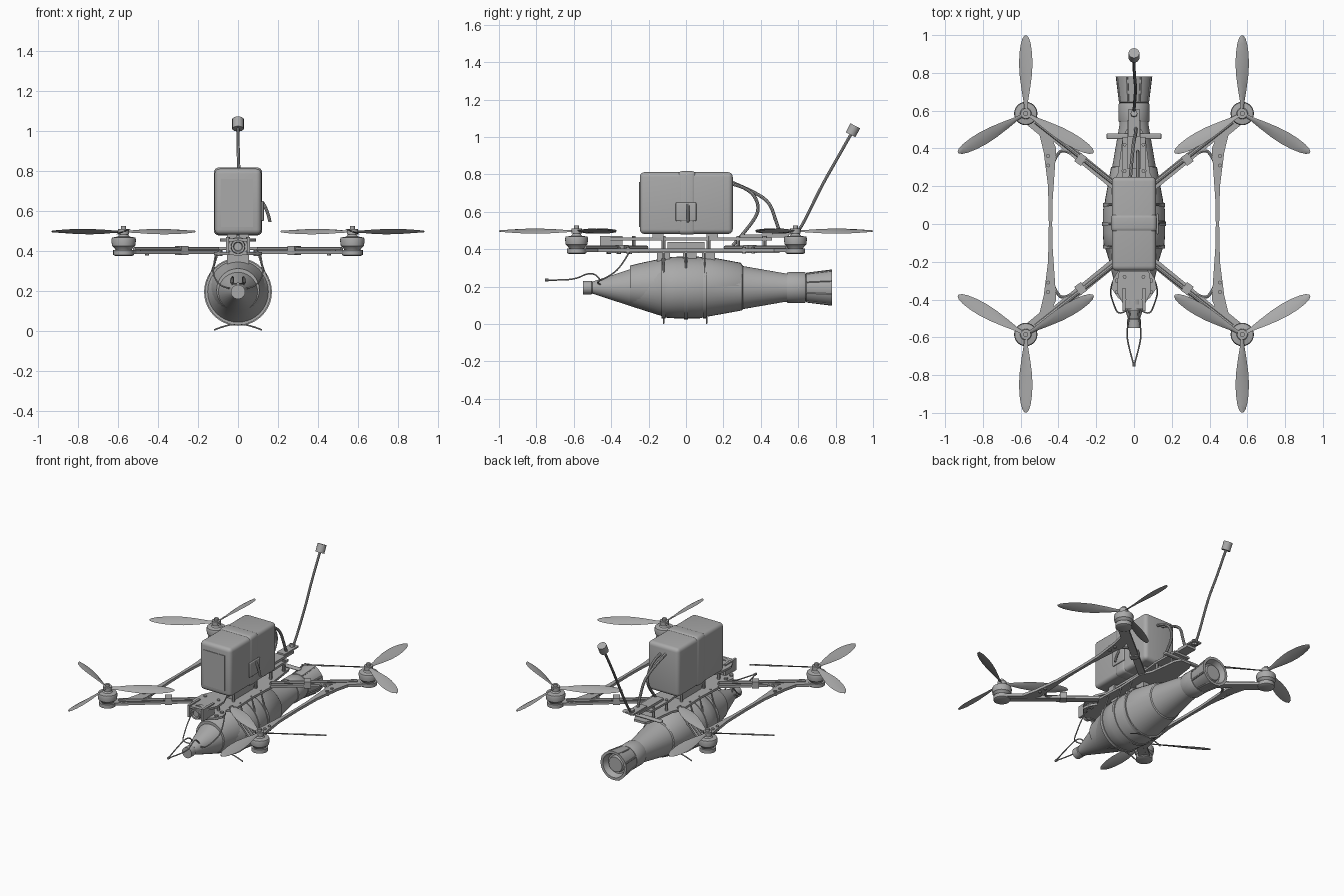
import bpy, bmesh
from math import sin, cos, pi, radians
from mathutils import Vector

if "Cube" in bpy.data.objects:
    bpy.data.objects.remove(bpy.data.objects["Cube"])

grey = bpy.data.materials.new("plain grey")
grey.use_nodes = True
grey.diffuse_color = (0.4, 0.4, 0.4, 1)
grey.node_tree.nodes["Principled BSDF"].inputs["Base Color"].default_value = (0.4, 0.4, 0.4, 1)
parts = []


def register(name, data):
    data.materials.append(grey)
    ob = bpy.data.objects.new(name, data)
    bpy.context.scene.collection.objects.link(ob)
    parts.append(ob)
    return ob


def loft(name, *solids):
    """Each solid is a list of rings, skinned and capped."""
    bm = bmesh.new()
    for rings in solids:
        vs = [[bm.verts.new(p) for p in ring] for ring in rings]
        n = len(vs[0])
        for a, b in zip(vs, vs[1:]):
            for i in range(n):
                j = (i + 1) % n
                bm.faces.new((a[i], a[j], b[j], b[i]))
        bm.faces.new(vs[0][::-1])
        bm.faces.new(vs[-1])
    bmesh.ops.recalc_face_normals(bm, faces=bm.faces)
    mesh = bpy.data.meshes.new(name)
    bm.to_mesh(mesh)
    bm.free()
    return register(name, mesh)


def turned(name, profile, origin=(0, 0, 0), axis=(0, 0, 1), sides=24):
    """Profile of (distance along axis, radius)."""
    q = Vector(axis).to_track_quat('Z', 'Y')
    return loft(name, [[Vector(origin) + q @ Vector((r * cos(2 * pi * k / sides), r * sin(2 * pi * k / sides), d))
                        for k in range(sides)] for d, r in profile])


def rod(name, p, q, r, sides=12):
    d = Vector(q) - Vector(p)
    return turned(name, [(0, r), (d.length, r)], p, d, sides)


def plate(name, outline, z0, z1):
    return loft(name, [[(x, y, z) for x, y in outline] for z in (z0, z1)])


def box(name, x0, x1, y0, y1, z0, z1, bevel=0):
    ob = plate(name, [(x0, y0), (x1, y0), (x1, y1), (x0, y1)], z0, z1)
    if bevel:
        m = ob.modifiers.new("rounding", 'BEVEL')
        m.width, m.segments = bevel, 4
    return ob


def beam(name, p, q, w0, w1, z0, z1):
    p, q = Vector(p), Vector(q)
    s = (q - p).orthogonal().normalized() / 2
    return plate(name, [p + s * w0, q + s * w1, q - s * w1, p - s * w0], z0, z1)


def wire(name, points, r):
    cu = bpy.data.curves.new(name, 'CURVE')
    cu.dimensions = '3D'
    cu.bevel_depth, cu.bevel_resolution, cu.use_fill_caps = r, 2, True
    sp = cu.splines.new('NURBS')
    sp.points.add(len(points) - 1)
    for pt, co in zip(sp.points, points):
        pt.co = (*co, 1)
    sp.use_endpoint_u, sp.order_u, sp.resolution_u = True, 3, 6
    return register(name, cu)


# Slung body with flared, hollow tail
AX = 0.195
turned("payload_body", [(-.55, .036), (-.505, .036), (-.5, .032), (-.3, .098), (-.13, .152), (-.12, .16),
                        (-.05, .165), (.07, .165), (.1, .158), (.3, .122), (.305, .115), (.53, .076),
                        (.64, .073), (.645, .08), (.78, .097), (.78, .08), (.74, .066), (.74, .055),
                        (.76, .05)], (0, 0, AX), (0, 1, 0), 40)
turned("nose_cover", [(-.3, .107), (-.24, .122), (-.15, .141), (-.12, .15)], (0, 0, AX + .01), (0, 1, 0), 32)
turned("rear_cover", [(.08, .154), (.13, .153), (.29, .123), (.3, .115)], (0, 0, AX + .01), (0, 1, 0), 32)
turned("tail_collar", [(.54, .08), (.55, .083), (.63, .083), (.64, .079)], (0, 0, AX), (0, 1, 0), 32)
for k in range(8):
    a = pi * (k + .5) / 4
    d = Vector((cos(a), 0, sin(a)))
    rod("tail_rib", Vector((0, .645, AX)) + d * .08, Vector((0, .778, AX)) + d * .096, .006, 6)

# Straps round the body, up to the frame, with loose ends as feet
for y in (-.12, 0, .1):
    turned("body_strap", [(y - .01, .16), (y - .01, .17 if y == 0 else .165),
                          (y + .01, .17 if y == 0 else .165), (y + .01, .16)], (0, 0, AX), (0, 1, 0), 40)
    for s in (-1, 1):
        wire("strap_riser", [(s * .15, y, .25), (s * .12, y, .32), (s * .1, y, .4)], .005)
for y in (-.12, .11):
    for s in (-1, 1):
        wire("strap_tail", [(0, y, .036), (s * .06, y, .03), (s * .12, y, .004)], .004)
for y in (-.12, .02, .12):
    box("payload_mount", -.055, .055, y - .035, y + .035, .32, .385)

# Central frame
half = [(.045, -.42), (.085, -.39), (.12, -.34), (.11, -.29), (.085, -.25), (.12, -.2),
        (.11, 0), (.12, .2), (.085, .27), (.06, .46), (.04, .5)]
plate("lower_plate", half + [(-x, y) for x, y in half[::-1]], .38, .395)
top = [(.045, -.45), (.09, -.36), (.085, -.27), (.055, -.2), (.055, .2), (.065, .28), (.06, .46)]
plate("upper_plate", top + [(-x, y) for x, y in top[::-1]], .448, .462)
box("rear_crossbar", -.145, .145, .45, .48, .405, .42, .006)
box("circuit_stack", -.045, .045, -.1, .1, .395, .44)
box("rear_board", -.035, .035, .29, .55, .462, .478)
box("antenna_bracket", -.03, .03, .46, .61, .478, .488)
for s in (-1, 1):
    for y in (-.4, -.28, -.12, .12, .28, .42):
        rod("standoff", (s * .05, y, .385), (s * .05, y, .47), .01, 8)
    for y in (-.36, -.3):
        rod("frame_bolt", (s * .09, y, .375), (s * .09, y, .405), .012, 8)
    box("camera_cheek", s * .045, s * .06, -.46, -.34, .39, .47)
    for y in (-.15, .14):
        box("battery_pad", s * .03 - .025, s * .03 + .025, y - .03, y + .03, .46, .49)

# Nose camera
box("camera_body", -.04, .04, -.41, -.34, .385, .46, .008)
turned("camera_lens", [(0, .048), (.025, .048), (.025, .036), (.06, .034), (.06, .024), (.052, .02)],
       (0, -.4, .422), (0, -1, 0), 24)

# Battery with strap
box("battery", -.117, .117, -.247, .25, .482, .812, .025)
box("battery_front_panel", -.085, .075, -.251, -.245, .52, .76)
box("battery_strap", -.121, .121, -.045, .055, .478, .818, .025)
box("strap_buckle", .118, .13, -.055, .055, .55, .65, .006)
wire("strap_end", [(.125, .01, .64), (.15, .01, .6), (.16, .01, .545)], .008)

# Arms, motors, propellers
WIDTHS = [(.015, .02), (.06, .026), (.12, .048), (.2, .07), (.26, .076), (.32, .07), (.37, .054), (.4, .034), (.414, .008)]


def blade(cx, cy, angle, spin):
    out, tan = Vector((cos(angle), sin(angle), 0)), Vector((-sin(angle), cos(angle), 0))
    rings = []
    for d, w in WIDTHS:
        pitch = radians(32 - 45 * d) * spin
        across = tan * cos(pitch) + Vector((0, 0, sin(pitch)))
        up = across.cross(out) * (-1 if across.cross(out).z < 0 else 1)
        centre = Vector((cx, cy, .497)) + out * d
        rings.append([centre + across * w * u + up * h for u, h in
                      ((-.5, 0), (-.2, .004), (.2, .004), (.5, 0), (.2, -.003), (-.2, -.003))])
    return rings


for sx in (-1, 1):
    for sy in (-1, 1):
        mx, my = sx * .573, sy * .585
        beam("arm", (mx, my), (sx * .1, sy * .2), .045, .045, .385, .402)
        rod("arm_cable", (sx * .52, sy * .54, .408), (sx * .1, sy * .21, .408), .011, 8)
        beam("arm_clamp", (sx * .3, sy * .355), (sx * .265, sy * .33), .055, .055, .38, .424)
        wire("arm_brace", [(sx * .425, sy * .33, .395), (sx * .4, sy * .385, .395),
                           (sx * .36, sy * .39, .395), (sx * .33, sy * .37, .395)], .008)
        turned("motor_mount", [(.375, .042), (.38, .052), (.405, .052)], (mx, my, 0))
        turned("motor", [(.4, .038), (.415, .046), (.425, .058), (.455, .062), (.467, .058), (.472, .03),
                         (.485, .018)], (mx, my, 0))
        turned("propeller_hub", [(.483, .028), (.51, .028), (.51, .013), (.526, .013)], (mx, my, 0), sides=12)
        loft("propeller", *[blade(mx, my, sy * pi / 2 + k * 2 * pi / 3, sx * sy) for k in range(3)])
        for y in (.31, .36):
            rod("bar_bolt", (sx * .455, sy * y, .378), (sx * .455, sy * y, .412), .01, 8)
    # Side bar joining front and rear motors
    outer = [(.451, 0), (.455, .2), (.478, .38), (.5, .47), (.61, .56)]
    inner = [(.54, .6), (.45, .49), (.412, .4), (.42, .28), (.431, .12), (.433, 0)]
    edge = outer + inner
    edge += [(x, -y) for x, y in edge[-2:0:-1]]
    plate("side_bar", [(sx * x, y) for x, y in edge], .386, .404)

# Rear antenna and leads
wire("antenna_mast", [(0, .58, .475), (0, .61, .5), (.01, .72, .73), (0, .8, .87), (0, .885, 1.02)], .008)
rod("antenna_tip", (0, .88, 1.012), (0, .905, 1.06), .029, 16)
turned("antenna_socket", [(0, .018), (.035, .018)], (0, .58, .47), (0, .2, 1), 8)
wire("battery_lead", [(.02, .24, .75), (.02, .34, .73), (.02, .4, .62), (.02, .34, .52), (.02, .25, .42)], .009)
wire("battery_lead", [(-.02, .24, .76), (-.01, .36, .71), (0, .45, .65), (.01, .48, .55), (.01, .51, .47)], .009)

# Thin front loop of wire
for s in (-1, 1):
    wire("nose_wire", [(0, -.75, .235), (s * .02, -.68, .235), (s * .04, -.59, .24), (s * .03, -.52, .275),
                       (s * .02, -.47, .26), (s * .03, -.45, .22)], .004)
    wire("side_wire", [(s * .03, -.45, .21), (s * .08, -.49, .22), (s * .11, -.42, .25),
                       (s * .13, -.35, .3), (s * .11, -.3, .39)], .004)
turned("wire_tip", [(0, .008), (.02, .008)], (0, -.755, .235), (0, 1, 0), 8)

# Turn wires into meshes and smooth the curved surfaces
bpy.ops.object.select_all(action='DESELECT')
for ob in parts:
    ob.select_set(True)
bpy.context.view_layer.objects.active = parts[0]
bpy.ops.object.convert(target='MESH')
bpy.ops.object.shade_smooth_by_angle(angle=radians(35))
